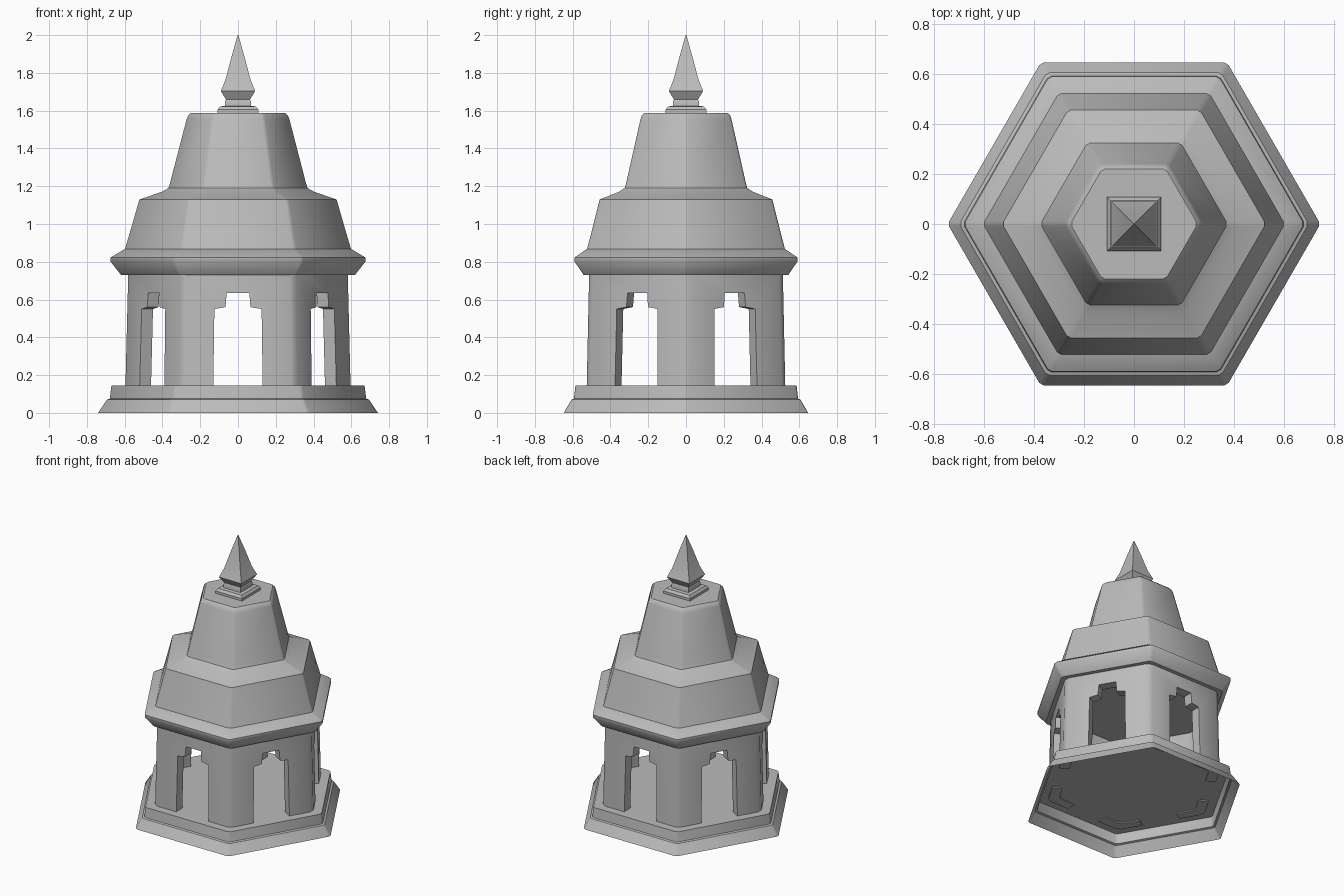
import bpy, bmesh, math
from mathutils import Matrix, Vector

cube = bpy.data.objects.get("Cube")
if cube:
    bpy.data.objects.remove(cube, do_unlink=True)

stone = bpy.data.materials.new("grey stone")
stone.use_nodes = True
stone.diffuse_color = (0.5, 0.5, 0.5, 1)
stone.node_tree.nodes["Principled BSDF"].inputs["Base Color"].default_value = (0.5, 0.5, 0.5, 1)


def hexagon(radius, chamfer):
    """Corner points of a hexagon, each corner cut by a small chamfer."""
    corners = [Vector((math.cos(i * math.pi / 3), math.sin(i * math.pi / 3))) * radius for i in range(6)]
    pts = []
    for i, c in enumerate(corners):
        for other in (corners[i - 1], corners[(i + 1) % 6]):
            pts.append(c + (other - c).normalized() * chamfer)
    return pts


def square(radius, chamfer):
    return [Vector((x * radius, y * radius)) for x, y in ((1, 1), (-1, 1), (-1, -1), (1, -1))]


def finish(name, bm, angle=35):
    bmesh.ops.recalc_face_normals(bm, faces=bm.faces)
    mesh = bpy.data.meshes.new(name)
    bm.to_mesh(mesh)
    bm.free()
    mesh.materials.append(stone)
    obj = bpy.data.objects.new(name, mesh)
    bpy.context.collection.objects.link(obj)
    smooth(obj, angle)
    return obj


def smooth(obj, angle):
    bpy.ops.object.select_all(action="DESELECT")
    obj.select_set(True)
    bpy.context.view_layer.objects.active = obj
    bpy.ops.object.shade_smooth_by_angle(angle=math.radians(angle))


def stack(name, profile, section=hexagon, chamfer=0.012, bottom=True, top=True, loop=False, angle=35):
    """Join rings of (radius, height) into one tapered part."""
    bm = bmesh.new()
    rings = [[bm.verts.new((p.x, p.y, z)) for p in section(r, chamfer)] for r, z in profile]
    pairs = list(zip(rings, rings[1:]))
    if loop:
        pairs.append((rings[-1], rings[0]))
    for low, high in pairs:
        for i in range(len(low)):
            j = (i + 1) % len(low)
            bm.faces.new((low[i], low[j], high[j], high[i]))
    if bottom and not loop:
        bm.faces.new(rings[0])
    if top and not loop:
        bm.faces.new(rings[-1])
    return finish(name, bm, angle)


# Stepped plinth, hollow underneath
stack("plinth", [(0.747, 0), (0.70, 0.07), (0.685, 0.075), (0.676, 0.145)], bottom=False)

# Six-sided wall, tapering upwards
wall = stack("arcade_wall", [(0.607, 0.138), (0.592, 0.74), (0.512, 0.74), (0.527, 0.138)],
             chamfer=0.022, loop=True)

# Stepped doorway cutters, one for each side
half = [(0.132, 0.05), (0.125, 0.55), (0.066, 0.56), (0.06, 0.635)]
outline = half + [(-x, z) for x, z in reversed(half)]
bm = bmesh.new()
for side in range(6):
    turn = Matrix.Rotation(math.radians(60 * side), 4, "Z")
    near, far = [[bm.verts.new(turn @ Vector((x, y, z))) for x, z in outline] for y in (-0.32, -0.8)]
    bm.faces.new(near)
    bm.faces.new(far)
    for i in range(len(near)):
        j = (i + 1) % len(near)
        bm.faces.new((near[i], near[j], far[j], far[i]))
cutter = finish("doorway_cutter", bm)
cutter.hide_render = True

# Cut the doorways
cut = wall.modifiers.new("doorways", "BOOLEAN")
cut.operation = "DIFFERENCE"
cut.object = cutter
cut.solver = "EXACT"
bpy.context.view_layer.objects.active = wall
bpy.ops.object.modifier_apply(modifier=cut.name)
bpy.data.objects.remove(cutter, do_unlink=True)
smooth(wall, 35)

# Eave and two-tier roof
stack("eave", [(0.625, 0.73), (0.682, 0.802), (0.682, 0.822), (0.605, 0.868)])
stack("roof", [(0.605, 0.866), (0.568, 0.99), (0.528, 1.13), (0.41, 1.17), (0.375, 1.19),
               (0.365, 1.22), (0.278, 1.555), (0.27, 1.575), (0.255, 1.588)])

# Square finial with a pointed spire
stack("finial_base", [(0.108, 1.582), (0.108, 1.605), (0.095, 1.622), (0.07, 1.625), (0.068, 1.65),
                      (0.063, 1.662)], section=square)
stack("spire", [(0.064, 1.66), (0.091, 1.704), (0.066, 1.765), (0.036, 1.88), (0.002, 2.0)],
      section=square)
